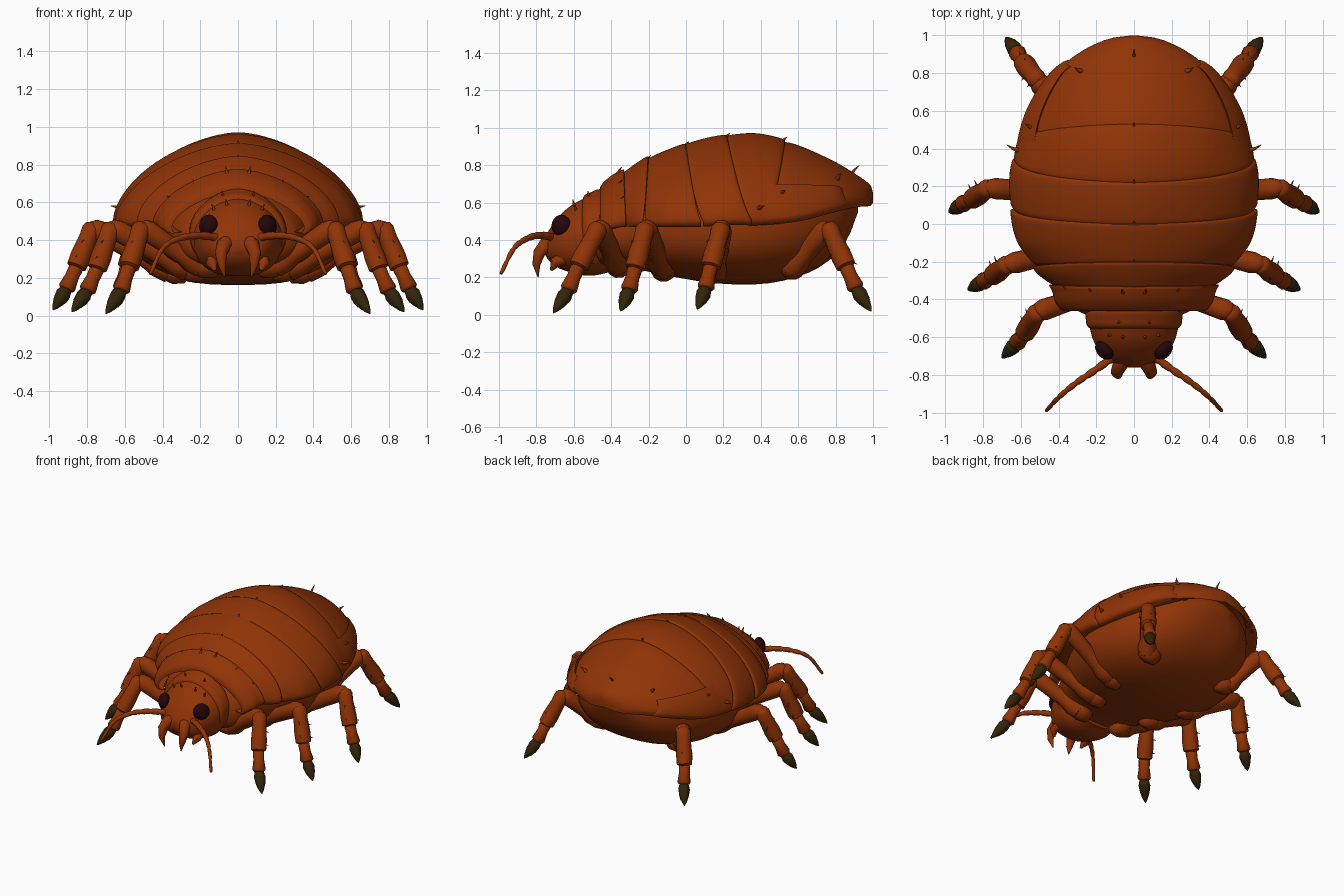
import bpy
import math
from mathutils import Vector

if "Cube" in bpy.data.objects:
    bpy.data.objects.remove(bpy.data.objects["Cube"])


def material(name, rgb):
    m = bpy.data.materials.new(name)
    m.use_nodes = True
    m.diffuse_color = (*rgb, 1)
    m.node_tree.nodes["Principled BSDF"].inputs["Base Color"].default_value = (*rgb, 1)
    return m


RUST = material("rust_brown", (0.28, 0.034, 0.002))
CLAW = material("dark_claw", (0.034, 0.018, 0.003))
EYE = material("dark_eye", (0.018, 0.002, 0.004))


def spline(table, y):
    """Smooth lookup: interpolates the rows of a table by their first entry."""
    i = max(0, min(len(table) - 2, sum(row[0] <= y for row in table) - 1))
    a, b = table[i], table[i + 1]
    p, n = table[max(i - 1, 0)], table[min(i + 2, len(table) - 1)]
    h = b[0] - a[0]
    t = max(0, min(1, (y - a[0]) / h))
    out = []
    for k in range(1, len(a)):
        m0 = (b[k] - p[k]) / (b[0] - p[0]) * h
        m1 = (n[k] - a[k]) / (n[0] - a[0]) * h
        out.append((2*t**3 - 3*t*t + 1) * a[k] + (t**3 - 2*t*t + t) * m0
                   + (3*t*t - 2*t**3) * b[k] + (t**3 - t*t) * m1)
    return out


def loft(name, rings, mat=RUST, closed=True, mirror=False):
    n = len(rings[0])
    verts = [tuple(p) for ring in rings for p in ring]
    faces = []
    for r in range(len(rings) - 1):
        for i in range(n if closed else n - 1):
            j = (i + 1) % n
            faces.append((r*n + i, r*n + j, r*n + n + j, r*n + n + i))
    if closed:
        faces += [tuple(range(n))[::-1], tuple(range(len(verts) - n, len(verts)))]
    mesh = bpy.data.meshes.new(name)
    mesh.from_pydata(verts, [], faces)
    mesh.materials.append(mat)
    obj = bpy.data.objects.new(name, mesh)
    bpy.context.collection.objects.link(obj)
    bpy.ops.object.select_all(action='DESELECT')
    obj.select_set(True)
    bpy.context.view_layer.objects.active = obj
    bpy.ops.object.mode_set(mode='EDIT')
    bpy.ops.mesh.select_all(action='SELECT')
    bpy.ops.mesh.normals_make_consistent(inside=False)
    bpy.ops.object.mode_set(mode='OBJECT')
    bpy.ops.object.shade_smooth_by_angle(angle=math.radians(50))
    if mirror:
        obj.modifiers.new("mirror", 'MIRROR')
    return obj


def power(v, e):
    return math.copysign(abs(v) ** e, v)


def hull(name, table, steps=28, sides=40):
    """Closed body from rows of y, half width, top, widest height, bottom."""
    rings = []
    for s in range(steps + 1):
        f = (1 - math.cos(math.pi * s / steps)) / 2
        y = table[0][0] + (table[-1][0] - table[0][0]) * f
        w, top, mid, low = spline(table, y)
        ring = []
        for k in range(sides):
            a = math.tau * k / sides
            c, z = math.cos(a), math.sin(a)
            e = 1.1 if z > 0 else 0.8
            ring.append((w * power(c, e), y, mid + power(z, e) * (top - mid if z > 0 else mid - low)))
        rings.append(ring)
    return loft(name, rings)


def tube(name, path, radii, mat=RUST, sides=12, mirror=True):
    path = [Vector(p) for p in path]
    rings, side = [], None
    for i, p in enumerate(path):
        d = (path[min(i + 1, len(path) - 1)] - path[max(i - 1, 0)]).normalized()
        side = d.orthogonal() if side is None else side - d * side.dot(d)
        side.normalize()
        up = d.cross(side)
        rings.append([p + radii[i] * (side * math.cos(math.tau * k / sides)
                      + up * math.sin(math.tau * k / sides)) for k in range(sides)])
    return loft(name, rings, mat, mirror=mirror)


def limb(name, a, b, profile, mat=RUST):
    a, b = Vector(a), Vector(b)
    return tube(name, [a.lerp(b, t) for t, r in profile], [r for t, r in profile], mat)


def spike(name, p, d, length, radius, mirror=True):
    p, d = Vector(p), Vector(d).normalized()
    bend = Vector((0, 0.15 * length, 0))
    tube(name, [p - d * 0.015, p + d * length * 0.5, p + d * length + bend],
         [radius, radius * 0.5, 0.001], sides=8, mirror=mirror)


# Back shell: y, half width, crest height, rim height
SHELL = [(-0.48, 0.37, 0.67, 0.46), (-0.42, 0.4, 0.715, 0.48), (-0.34, 0.42, 0.755, 0.5),
         (-0.26, 0.5, 0.8, 0.5), (-0.2, 0.54, 0.835, 0.5), (-0.1, 0.61, 0.875, 0.5),
         (0.05, 0.645, 0.925, 0.5), (0.25, 0.652, 0.96, 0.51), (0.4, 0.62, 0.96, 0.51),
         (0.6, 0.55, 0.905, 0.53), (0.8, 0.42, 0.815, 0.58), (0.9, 0.3, 0.755, 0.605),
         (0.96, 0.19, 0.715, 0.61), (0.99, 0.095, 0.685, 0.615), (1.0, 0.0, 0.65, 0.63)]


def shell_point(y, u, off=0.0):
    w, top, rim = spline(SHELL, y)
    a = u * math.pi / 2
    return Vector((w * power(math.sin(a), 1.2) + off * math.sin(a), y,
                   rim + (top - rim) * abs(math.cos(a)) ** 1.2 + off * math.cos(a)))


def shell_plate(name, front, back, ease=1.0, lift=0.007, span=(-1, 1), cols=44, mirror=False):
    """Curved strip between two seams, each given as (y at crest, y at rim)."""
    profile = [(0, -0.03), (0, -0.006), (0.04, 0.0)]
    profile += [(k / 14, 0.002 + lift * math.sin(2 * k / 14)) for k in range(1, 14)]
    profile += [(0.98, lift * 0.8), (1, lift * 0.5 - 0.004), (1, -0.03)]
    rings = []
    for t, off in profile:
        t = 1 - (1 - t) ** ease
        ring = []
        for k in range(cols + 1):
            u = span[0] + (span[1] - span[0]) * k / cols
            y0 = front[0] + (front[1] - front[0]) * u * u
            y1 = back[0] + (back[1] - back[0]) * u * u
            ring.append(shell_point(y0 + (y1 - y0) * t, u, off))
        # Rolled rims under the outer edges
        for end in (0, -1):
            p = ring[end]
            if abs(span[end]) == 1:
                curl = [Vector((p.x * s, p.y, p.z - d)) for s, d in ((0.985, 0.02), (0.95, 0.03), (0.8, 0.02))]
            else:
                curl = [Vector((p.x * 0.98, p.y, p.z - 0.035))]
            ring = curl[::-1] + ring if end == 0 else ring + curl
        rings.append(ring)
    return loft(name, rings, closed=False, mirror=mirror)


shell_plate("collar_plate", (-0.46, -0.46), (-0.33, -0.32), lift=0.02)
shell_plate("shoulder_plate", (-0.34, -0.32), (-0.2, -0.23), lift=0.015)
shell_plate("front_back_plate", (-0.21, -0.22), (0.0, 0.08))
shell_plate("middle_back_plate", (-0.01, 0.09), (0.22, 0.35))
shell_plate("rear_back_plate", (0.21, 0.35), (0.53, 0.44))
shell_plate("tail_plate", (0.52, 0.42), (1.0, 1.0), ease=2.0, lift=0.0)
shell_plate("side_plate", (0.38, 0.36), (0.8, 0.87), lift=0.025, span=(0.68, 1), cols=16, mirror=True)

# Soft body under the shell
hull("belly", [(-0.5, 0.2, 0.5, 0.4, 0.3), (-0.46, 0.3, 0.62, 0.42, 0.26),
               (-0.3, 0.38, 0.7, 0.45, 0.25), (-0.1, 0.5, 0.8, 0.47, 0.21),
               (0.15, 0.58, 0.88, 0.48, 0.17), (0.4, 0.575, 0.88, 0.49, 0.165),
               (0.6, 0.5, 0.81, 0.5, 0.205), (0.75, 0.39, 0.74, 0.53, 0.28),
               (0.86, 0.26, 0.68, 0.56, 0.4), (0.92, 0.1, 0.64, 0.6, 0.55)])

# Head and neck
hull("neck_plate", [(-0.56, 0.2, 0.58, 0.45, 0.28), (-0.55, 0.24, 0.63, 0.45, 0.25),
                    (-0.51, 0.255, 0.655, 0.45, 0.25), (-0.45, 0.25, 0.67, 0.45, 0.25),
                    (-0.42, 0.2, 0.62, 0.45, 0.28)], 16)
hull("head", [(-0.76, 0.03, 0.4, 0.37, 0.34), (-0.74, 0.11, 0.44, 0.37, 0.3),
              (-0.7, 0.165, 0.5, 0.4, 0.26), (-0.64, 0.205, 0.565, 0.42, 0.235),
              (-0.57, 0.23, 0.61, 0.42, 0.215), (-0.5, 0.235, 0.63, 0.42, 0.21),
              (-0.4, 0.2, 0.6, 0.42, 0.23)])
waves = [k * math.pi / 16 for k in range(-8, 9)]
tube("eye", [(0.157 + 0.03 * math.sin(a), -0.668 - 0.026 * math.sin(a), 0.478 + 0.006 * math.sin(a))
             for a in waves], [0.057 * math.cos(a) + 0.001 for a in waves], EYE, 20)
tube("mandible", [(0.05, -0.7, 0.39), (0.075, -0.75, 0.375), (0.09, -0.785, 0.33),
                  (0.085, -0.8, 0.27), (0.07, -0.79, 0.2)], [0.045, 0.04, 0.033, 0.022, 0.002])
tube("mouth_palp", [(0.13, -0.66, 0.3), (0.14, -0.7, 0.28), (0.12, -0.72, 0.24)], [0.035, 0.03, 0.008])

# Jointed feelers
FEELER = [(0, 0.09, -0.69, 0.41), (1, 0.2, -0.77, 0.425), (2, 0.31, -0.845, 0.41),
          (3, 0.4, -0.92, 0.355), (4, 0.465, -0.99, 0.22)]
steps = [k / 8 for k in range(33)]
tube("feeler", [spline(FEELER, s) for s in steps],
     [(0.024 - 0.0035 * s) * (0.8 if k % 4 == 0 else 1) for k, s in enumerate(steps)])

# Four pairs of legs: hip, knee, ankle, claw root, claw tip
LEGS = {
    "front": [(0.2, -0.36, 0.26), (0.51, -0.465, 0.47), (0.58, -0.58, 0.25), (0.62, -0.63, 0.13), (0.7, -0.71, 0.01)],
    "second": [(0.27, -0.12, 0.24), (0.67, -0.215, 0.47), (0.75, -0.275, 0.24), (0.8, -0.305, 0.13), (0.88, -0.35, 0.02)],
    "third": [(0.36, 0.16, 0.23), (0.77, 0.19, 0.47), (0.86, 0.13, 0.25), (0.91, 0.105, 0.14), (0.98, 0.06, 0.03)],
    "rear": [(0.36, 0.57, 0.25), (0.51, 0.76, 0.47), (0.59, 0.86, 0.25), (0.62, 0.91, 0.14), (0.68, 0.99, 0.02)],
}
THIGH = [(-0.05, 0.03), (0, 0.06), (0.15, 0.065), (0.3, 0.052), (0.6, 0.054), (0.9, 0.058), (1, 0.046), (1.06, 0.015)]
SHIN = [(-0.09, 0.015), (-0.04, 0.042), (0.06, 0.053), (0.3, 0.05), (0.7, 0.057), (0.95, 0.054), (1, 0.03)]
FOOT = [(-0.1, 0.03), (0, 0.04), (0.4, 0.038), (0.9, 0.047), (1, 0.038), (1.05, 0.01)]
NAIL = [(-0.05, 0.02), (0, 0.032), (0.25, 0.041), (0.55, 0.033), (0.85, 0.016), (1, 0.002)]
for leg, (hip, knee, ankle, root, tip) in LEGS.items():
    limb(leg + "_thigh", hip, knee, THIGH)
    limb(leg + "_shin", knee, ankle, SHIN)
    limb(leg + "_foot", ankle, root, FOOT)
    limb(leg + "_claw", root, tip, NAIL, CLAW)
    root, tip = Vector(root), Vector(tip)
    limb(leg + "_claw_prong", root.lerp(tip, 0.2) - Vector((0.015, 0, 0.01)),
         root.lerp(tip, 0.8) - Vector((0.03, 0, 0)), [(0, 0.022), (0.5, 0.018), (1, 0.002)], CLAW)
    # Hip joint and shin bristles
    h = Vector(hip)
    limb(leg + "_hip", h - Vector((0.1, 0, 0.01)), h + Vector((0.05, 0, 0.02)),
         [(0, 0.03), (0.1, 0.055), (0.5, 0.07), (0.9, 0.055), (1, 0.03)])
    for k in range(4):
        side = 1 if k % 2 else -1
        spot = Vector(knee).lerp(Vector(ankle), 0.3 + 0.18 * k) + Vector((0.02, 0.045 * side, 0))
        spike(leg + "_bristle", spot, (0.4, 0.8 * side, -0.5), 0.03, 0.007)

# Spines along the crest and the sides of the shell
for y, size in ((-0.37, 0.05), (-0.21, 0.03), (0.0, 0.02), (0.22, 0.02), (0.52, 0.025), (0.89, 0.05)):
    spike("crest_spine", shell_point(y, 0), (0, 0.8, 1), size, 0.011, False)
for y, u, size in ((-0.37, 0.12, 0.06), (-0.36, 0.4, 0.04), (-0.35, 0.65, 0.04), (0.39, 0.88, 0.07),
                   (0.51, 0.75, 0.05), (0.81, 0.52, 0.05)):
    p = shell_point(y, u)
    spike("side_spine", p, (math.sin(u * 1.57), 0.3, math.cos(u * 1.57)), size, 0.016)
for x, y, z in ((0.06, -0.6, 0.595), (0.13, -0.59, 0.57), (0.08, -0.52, 0.64)):
    spike("head_spine", (x, y, z), (x, -0.1, 0.3), 0.025, 0.009)
